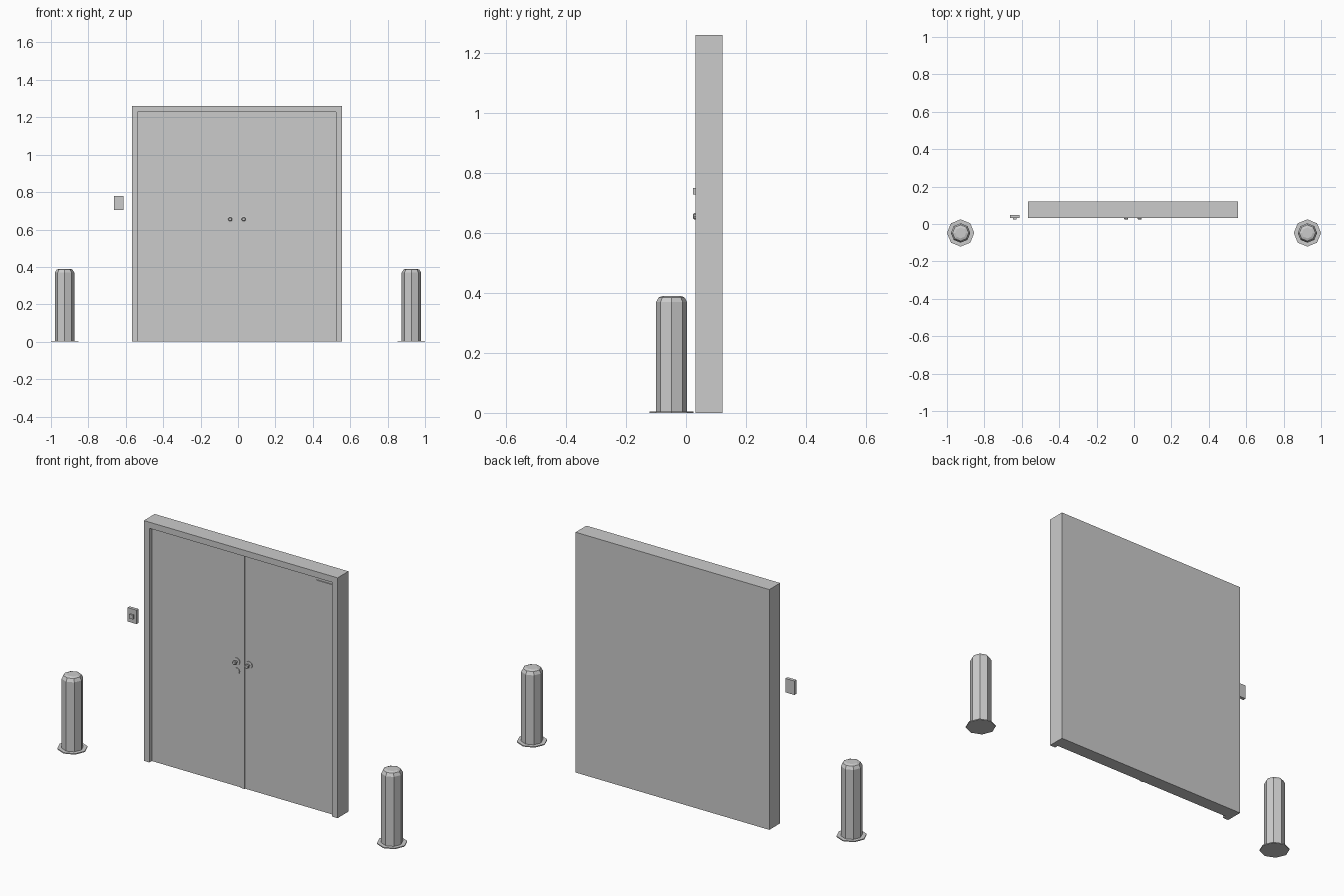
import bpy, bmesh, math

if "Cube" in bpy.data.objects:
    bpy.data.objects.remove(bpy.data.objects["Cube"])


def make_object(name, bm):
    bmesh.ops.recalc_face_normals(bm, faces=bm.faces)
    mesh = bpy.data.meshes.new(name)
    bm.to_mesh(mesh)
    bm.free()
    obj = bpy.data.objects.new(name, mesh)
    bpy.context.collection.objects.link(obj)
    return obj


def box(name, x, y, z):
    """Box from (min, max) ranges."""
    bm = bmesh.new()
    bmesh.ops.create_cube(bm, size=1)
    for v in bm.verts:
        v.co = [r[0] + (c + 0.5) * (r[1] - r[0]) for c, r in zip(v.co, (x, y, z))]
    return make_object(name, bm)


def lathe(name, profile, sides):
    """Closed solid from (radius, height) rings around z."""
    bm = bmesh.new()
    rings = [[bm.verts.new((r * math.cos(2 * math.pi * i / sides),
                            r * math.sin(2 * math.pi * i / sides), h))
              for i in range(sides)] for r, h in profile]
    for a, b in zip(rings, rings[1:]):
        for i in range(sides):
            j = (i + 1) % sides
            bm.faces.new((a[i], a[j], b[j], b[i]))
    bm.faces.new(rings[0][::-1])
    bm.faces.new(rings[-1])
    return make_object(name, bm)


MID = -0.006            # centre line of the doorway
FRONT, BACK = 0.031, 0.121
PANEL = 0.051           # front face of the door leaves

# Door frame: one upside-down U profile, extruded front to back
W, H, T = 0.562, 1.26, 0.032
outline = [(-W, 0), (-W, H), (W, H), (W, 0),
           (W - T, 0), (W - T, H - T), (-W + T, H - T), (-W + T, 0)]
bm = bmesh.new()
face = bm.faces.new([bm.verts.new((MID + x, FRONT, z)) for x, z in outline])
ext = bmesh.ops.extrude_face_region(bm, geom=[face])
for v in ext["geom"]:
    if isinstance(v, bmesh.types.BMVert):
        v.co.y = BACK
make_object("door_frame", bm)

# Door leaves, with a cover strip over the joint
for name, a, b in (("left_door", -W + T, 0), ("right_door", 0, W - T)):
    box(name, (MID + a, MID + b), (PANEL, BACK), (0, H - T))
box("centre_strip", (MID - 0.011, MID + 0.011), (PANEL - 0.005, PANEL), (0, H - T))

# Door closer plate in the upper right corner
box("door_closer", (0.42, 0.512), (PANEL - 0.005, PANEL), (1.18, 1.207))

# Knobs on round roses
knob = [(0.019, 0), (0.019, 0.004), (0.007, 0.005), (0.007, 0.014),
        (0.011, 0.017), (0.011, 0.024), (0.008, 0.027)]
for name, x in (("left_knob", -0.036), ("right_knob", 0.036)):
    o = lathe(name, knob, 10)
    o.location = (MID + x, PANEL, 0.655)
    o.rotation_euler.x = math.pi / 2

# Lock disc under the left knob
o = lathe("lock_disc", [(0.017, 0), (0.017, 0.004)], 10)
o.location = (MID - 0.036, PANEL, 0.606)
o.rotation_euler.x = math.pi / 2

# Wall button beside the doorway
box("button_plate", (-0.663, -0.611), (0.032, 0.049), (0.705, 0.778))
box("button", (-0.648, -0.627), (0.024, 0.032), (0.728, 0.75))

# Octagonal bollards with foot plates
for side, x in (("left", -0.927), ("right", 0.927)):
    foot = lathe(side + "_bollard_foot", [(0.073, 0), (0.073, 0.005)], 8)
    post = lathe(side + "_bollard", [(0.052, 0.005), (0.052, 0.369),
                                     (0.043, 0.385), (0.029, 0.39)], 8)
    foot.location = post.location = (x, -0.048, 0)
